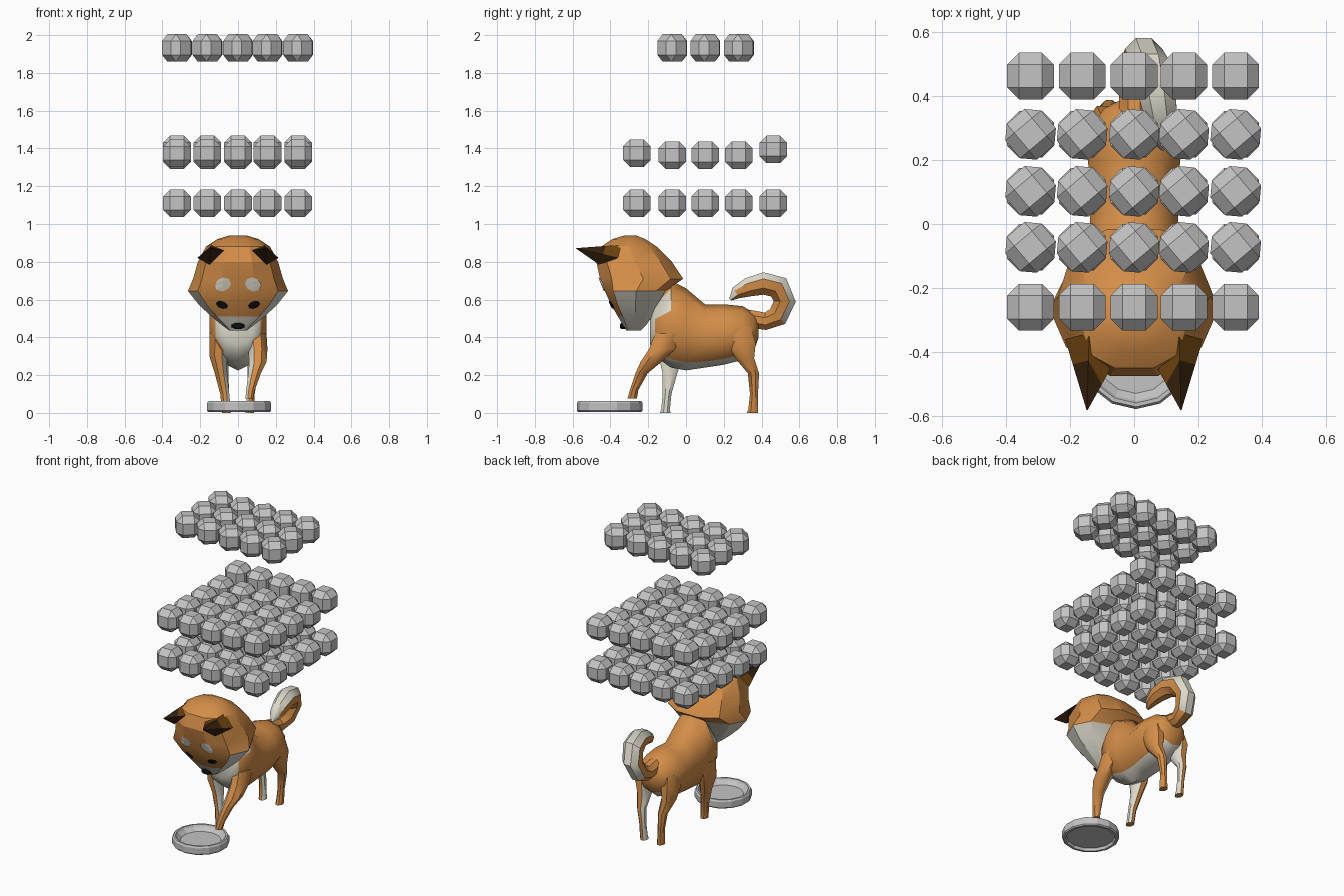
import bpy, bmesh
from math import sin, cos, pi, radians
from mathutils import Vector
from mathutils.bvhtree import BVHTree

if "Cube" in bpy.data.objects:
    bpy.data.objects.remove(bpy.data.objects["Cube"])


def material(name, rgb):
    m = bpy.data.materials.new(name)
    m.use_nodes = True
    m.diffuse_color = (*rgb, 1)
    m.node_tree.nodes["Principled BSDF"].inputs["Base Color"].default_value = (*rgb, 1)
    return m


ORANGE = material("orange fur", (.66, .27, .065))
CREAM = material("cream fur", (.72, .69, .59))
BROWN = material("brown ear", (.15, .055, .005))
DARK = material("dark ear", (.035, .015, .004))
BLACK = material("black", (.006, .006, .006))
GREY = material("grey", (.55, .55, .55))


def finish(name, bm, mats, rule=None, smooth=0):
    """Turn a bmesh into an object; rule(center, normal) picks the material."""
    bmesh.ops.recalc_face_normals(bm, faces=bm.faces)
    bm.normal_update()
    for f in bm.faces:
        if rule:
            f.material_index = int(rule(f.calc_center_median(), f.normal))
    mesh = bpy.data.meshes.new(name)
    bm.to_mesh(mesh)
    bm.free()
    for m in mats:
        mesh.materials.append(m)
    ob = bpy.data.objects.new(name, mesh)
    bpy.context.collection.objects.link(ob)
    if smooth:
        bpy.ops.object.select_all(action='DESELECT')
        ob.select_set(True)
        bpy.context.view_layer.objects.active = ob
        bpy.ops.object.shade_smooth_by_angle(angle=radians(smooth))
    return ob


def loft(name, rings, mats, rule=None, smooth=0):
    """Skin closed rings of equal count and cap both ends."""
    bm = bmesh.new()
    rows = [[bm.verts.new(p) for p in ring] for ring in rings]
    n = len(rows[0])
    for a, b in zip(rows, rows[1:]):
        for i in range(n):
            j = (i + 1) % n
            bm.faces.new((a[i], a[j], b[j], b[i]))
    bm.faces.new(rows[0])
    bm.faces.new(rows[-1])
    return finish(name, bm, mats, rule, smooth)


def circle(n, turn=.5):
    return [(cos(2 * pi * (i + turn) / n), sin(2 * pi * (i + turn) / n)) for i in range(n)]


# Body: sections along y as (y, bottom, top, half width)
sections = [(-.19, .36, .50, .08), (-.165, .30, .60, .125), (-.08, .24, .70, .16),
            (0, .225, .66, .145), (.1, .24, .575, .14), (.2, .255, .575, .152),
            (.3, .28, .565, .14), (.36, .33, .53, .10), (.385, .40, .48, .05)]
loft("body", [[(w * c, y, (lo + hi) / 2 + (hi - lo) / 2 * s) for c, s in circle(10)]
              for y, lo, hi, w in sections], [ORANGE, CREAM],
     lambda c, n: n.z < -.7 or (n.y < -.5 and c.z < .6 and abs(c.x) < .125), 40)

# Head: sections up z as (z, front y, back y, half width)
half = [(.35, 0), (.8, .14), (1, .52), (.8, .85), (.35, 1)]
outline = half + [(-x, t) for x, t in reversed(half)]
sections = [(.435, -.315, -.24, .045), (.465, -.335, -.21, .085), (.51, -.36, -.18, .14),
            (.57, -.395, -.15, .205), (.645, -.43, -.11, .265), (.71, -.455, -.015, .238),
            (.80, -.475, -.075, .212), (.88, -.45, -.155, .17), (.92, -.39, -.215, .11),
            (.938, -.33, -.26, .05)]
head = loft("head", [[(w * x, f + (b - f) * t, z) for x, t in outline]
                     for z, f, b, w in sections], [ORANGE, CREAM],
            lambda c, n: c.z < .5 or (c.z < .645 and c.y > -.35), 25)

# Face markings: thin plates laid on the front of the head
surface = BVHTree.FromPolygons([v.co for v in head.data.vertices],
                               [p.vertices for p in head.data.polygons])


def marking(name, x, z, rx, rz, tilt, mat):
    bm = bmesh.new()

    def on_face(u, v):
        px = x + u * cos(tilt) - v * sin(tilt)
        pz = z + u * sin(tilt) + v * cos(tilt)
        hit = surface.ray_cast(Vector((px, -2, pz)), Vector((0, 1, 0)))[0]
        y = hit.y if hit else -.33
        return bm.verts.new((px, y - .006, pz))

    mid = on_face(0, 0)
    inner = [on_face(rx * c / 2, rz * s / 2) for c, s in circle(8)]
    outer = [on_face(rx * c, rz * s) for c, s in circle(8)]
    for i in range(8):
        j = (i + 1) % 8
        bm.faces.new((mid, inner[i], inner[j]))
        bm.faces.new((inner[i], outer[i], outer[j], inner[j]))
    ob = finish(name, bm, [mat])
    # Plates must face forward
    if ob.data.polygons[0].normal.y > 0:
        ob.data.flip_normals()


for side, label in ((1, "left"), (-1, "right")):
    marking(label + "_eyebrow", side * .08, .68, .045, .036, -side * .4, CREAM)
    marking(label + "_eye", side * .085, .572, .034, .02, side * .35, BLACK)

    # Ear: four-sided spike pointing forward
    base = [Vector((side * x, y, z)) for x, y, z in
            ((.215, -.36, .82), (.14, -.34, .89), (.075, -.455, .86), (.15, -.46, .785))]
    tip = Vector((side * .147, -.585, .872))
    rings = [[b.lerp(tip, t) + (b - tip) * bulge for b in base]
             for t, bulge in ((0, 0), (.45, .1), (.97, 0))]
    loft(label + "_ear", rings, [BROWN, DARK],
         lambda c, n: c.y < -.48 or n.z < -.2)

# Nose
loft("nose", [[(.036 * k * c, y, .46 + .018 * k * s) for c, s in circle(8)]
              for y, k in ((-.31, 1), (-.342, 1), (-.35, .6))], [BLACK])


# Legs: rings down z as (z, x, y, x radius, y radius)
def leg(name, side, rings):
    loft(name, [[(side * x + rx * c, y + ry * s, z) for c, s in circle(8)]
                for z, x, y, rx, ry in rings], [ORANGE, CREAM],
         lambda c, n: n.x * side < -.45, 40)


leg("raised_front_leg", 1, [(.42, .10, -.09, .055, .08), (.34, .105, -.125, .055, .075),
                            (.27, .105, -.185, .05, .06), (.21, .088, -.235, .036, .035),
                            (.12, .066, -.275, .025, .024), (.075, .06, -.285, .022, .027)])
leg("standing_front_leg", -1, [(.42, .10, -.07, .055, .08), (.30, .105, -.08, .05, .07),
                               (.21, .09, -.085, .036, .042), (.10, .07, -.10, .026, .025),
                               (.02, .063, -.108, .025, .025), (0, .06, -.11, .024, .03)])
for side, label in ((1, "left"), (-1, "right")):
    leg(label + "_hind_leg", side, [(.46, .085, .28, .05, .07), (.37, .095, .295, .055, .08),
                                    (.29, .09, .31, .045, .055), (.21, .078, .357, .03, .032),
                                    (.10, .068, .36, .022, .023), (.02, .064, .355, .024, .027),
                                    (0, .062, .352, .024, .032)])

# Tail: tube along a curl, points as (x, y, z, radius)
path = [(0, .33, .50, .05), (0, .42, .485, .05), (.01, .485, .51, .06), (.03, .523, .59, .063),
        (.05, .49, .665, .068), (.07, .41, .685, .064), (.085, .33, .665, .054),
        (.09, .265, .635, .036), (.09, .235, .60, .008)]
points = [Vector(p[:3]) for p in path]
rings = []
for i, p in enumerate(points):
    tangent = (points[min(i + 1, len(path) - 1)] - points[max(i - 1, 0)]).normalized()
    across = Vector((1, 0, 0))
    up = across.cross(tangent).normalized()
    rings.append([p + path[i][3] * (across * c + up * s) for c, s in circle(8)])


def tail_rule(c, n):
    away = Vector((0, c.y - .42, c.z - .59)).normalized()
    return c.z > .52 and n.dot(away) + .25 * n.x > .5


loft("tail", rings, [ORANGE, CREAM], tail_rule, 40)

# Food bowl: turned profile as (radius, height)
profile = [(.125, .028), (.148, .05), (.155, .062), (.167, .062), (.174, .052), (.174, .012),
           (.167, .005), (.152, .005), (.146, .022)]
loft("bowl", [[(.006 + r * c, -.404 + r * s, z) for c, s in circle(14)] for r, z in profile], [GREY])

# Kibble: bevelled cubes floating in three layers
bm = bmesh.new()
bmesh.ops.create_cube(bm, size=.146)
bmesh.ops.bevel(bm, geom=bm.edges[:], offset=.037, segments=1, affect='EDGES', profile=.5)
kibble = finish("kibble", bm, [GREY])
columns = (-.323, -.162, 0, .156, .318)
layers = [(0, [(-.26, 1.11), (-.073, 1.11), (.102, 1.11), (.28, 1.11), (.462, 1.11)]),
          (0, [(-.26, 1.375), (-.073, 1.365), (.102, 1.365), (.28, 1.365), (.462, 1.395)]),
          (40, [(-.073, 1.932), (.102, 1.932), (.28, 1.932)])]
for turn, rows in layers:
    for y, z in rows:
        for x in columns:
            piece = bpy.data.objects.new("kibble", kibble.data)
            piece.location = (x, y, z)
            piece.rotation_euler.z = radians(turn)
            bpy.context.collection.objects.link(piece)
bpy.data.objects.remove(kibble)
